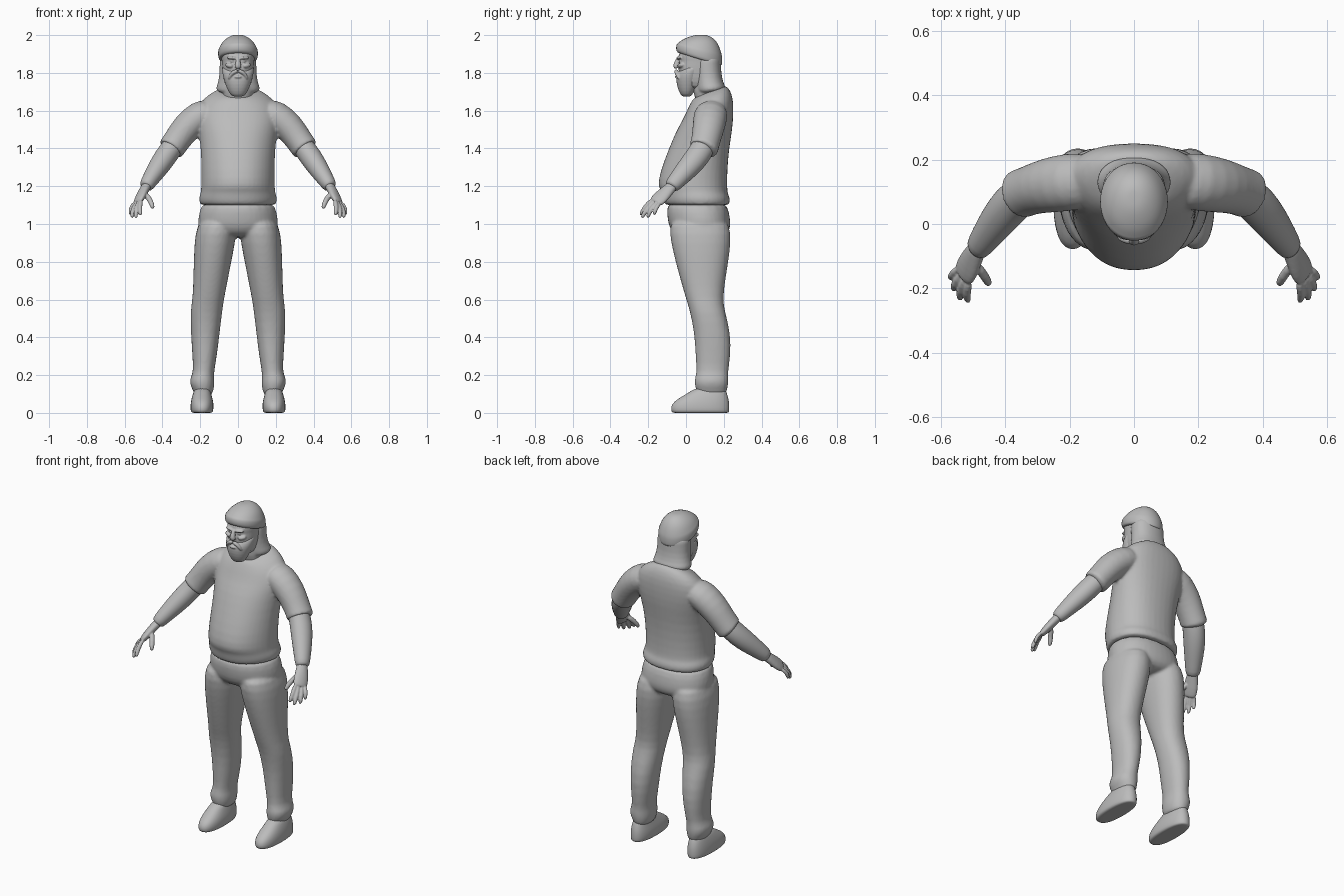
import bpy, bmesh, math
from mathutils import Vector

grey = bpy.data.materials.new("plain grey")
grey.diffuse_color = (0.5, 0.5, 0.5, 1)
N = 20
ANGLES = [2 * math.pi * i / N for i in range(N)]


def power(v, p):
    return math.copysign(abs(v) ** p, v)


def stack(rows, square=0.9, taper=0.0):
    """Level rings from rows of (z, front y, back y, left x, right x, tilt)."""
    rings = []
    for z, y0, y1, x0, x1, *t in rows:
        tilt = t[0] if t else 0
        ring = []
        for a in ANGLES:
            c, s = power(math.cos(a), square), power(math.sin(a), square)
            dy = s * (y1 - y0) / 2
            w = 1 + taper * min(s, 0)
            ring.append(Vector(((x0 + x1) / 2 + c * w * (x1 - x0) / 2,
                                (y0 + y1) / 2 + dy, z + tilt * dy)))
        rings.append(ring)
    return rings


def centred(rows):
    """Rows of (z, front y, back y, half width, tilt) about x = 0."""
    return [(r[0], r[1], r[2], -r[3], r[3], *r[4:]) for r in rows]


def tube(points, side=(0, 1, 0)):
    """Rings along a path of (x, y, z, radius along side, other radius)."""
    pts = [Vector(p[:3]) for p in points]
    rings = []
    for i, p in enumerate(points):
        t = (pts[min(i + 1, len(pts) - 1)] - pts[max(i - 1, 0)]).normalized()
        u = Vector(side)
        u = (u - t * u.dot(t)).normalized()
        v = t.cross(u)
        rings.append([pts[i] + u * math.cos(a) * p[3] + v * math.sin(a) * p[4] for a in ANGLES])
    return rings


def make(name, single=(), paired=(), voxel=0, smooth=2):
    """Skins the ring lists, mirrors the paired ones, and optionally fuses them."""
    bm = bmesh.new()
    shells = [(r, 1) for r in single] + [(r, s) for r in paired for s in (1, -1)]
    for rings, sx in shells:
        vs = [[bm.verts.new((p.x * sx, p.y, p.z)) for p in ring] for ring in rings]
        for a, b in zip(vs, vs[1:]):
            for i in range(N):
                j = (i + 1) % N
                bm.faces.new((a[i], a[j], b[j], b[i]))
        bm.faces.new(vs[0])
        bm.faces.new(vs[-1])
    bmesh.ops.recalc_face_normals(bm, faces=bm.faces[:])
    for f in bm.faces:
        f.smooth = True
    mesh = bpy.data.meshes.new(name)
    bm.to_mesh(mesh)
    bm.free()
    mesh.materials.append(grey)
    ob = bpy.data.objects.new(name, mesh)
    bpy.context.collection.objects.link(ob)
    ob.modifiers.new("round", 'SUBSURF').levels = 1
    ob.modifiers["round"].render_levels = 1
    if voxel:
        m = ob.modifiers.new("fuse", 'REMESH')
        m.mode, m.voxel_size, m.use_smooth_shade = 'VOXEL', voxel, True
        m = ob.modifiers.new("relax", 'SMOOTH')
        m.factor, m.iterations = 0.5, smooth
    return ob


# Shirt: body with rolled hem, plus short sleeves
body = stack(centred([
    (1.10, -.09, .21, .18), (1.10, -.117, .235, .207), (1.14, -.127, .235, .213),
    (1.165, -.132, .225, .201, -.05), (1.19, -.153, .22, .199, -.05), (1.28, -.138, .22, .198),
    (1.40, -.092, .23, .2), (1.50, -.05, .247, .215), (1.57, -.015, .253, .228, .1),
    (1.635, .008, .252, .21, .2), (1.68, .028, .235, .16, .3), (1.70, .04, .212, .105, .4),
    (1.70, .06, .19, .08, .4)]), 0.85, 0.2)
sleeve = tube([(.13, .14, 1.60, .085, .07), (.20, .13, 1.575, .092, .085),
               (.272, .12, 1.515, .086, .08), (.318, .107, 1.45, .078, .073),
               (.35, .095, 1.405, .078, .072), (.358, .091, 1.393, .08, .073),
               (.359, .09, 1.392, .05, .045)])
make("shirt", [body], [sleeve], 0.009, 3)

# Trousers: pelvis and two legs
pelvis = stack(centred([
    (.925, -.03, .19, .16), (.955, -.075, .23, .2), (1.0, -.097, .24, .22),
    (1.06, -.102, .23, .208), (1.13, -.105, .213, .196)]), 0.85, 0.15)
leg = stack([
    (1.04, -.085, .22, .02, .2), (.95, -.09, .242, .006, .228), (.85, -.07, .234, .024, .234),
    (.72, -.035, .212, .05, .237), (.60, 0, .195, .074, .241), (.54, .02, .207, .082, .254),
    (.42, .044, .238, .097, .25), (.30, .05, .237, .111, .242), (.21, .057, .222, .128, .236),
    (.18, .043, .226, .124, .258), (.14, .046, .224, .124, .252), (.115, .057, .215, .132, .235),
    (.09, .06, .213, .137, .232)], 0.92)
make("trousers", [pelvis], [leg], 0.009, 4)

# Shoes
shoe = stack([
    (0, -.05, .21, .155, .225), (0, -.073, .228, .136, .246), (.012, -.082, .231, .13, .252),
    (.045, -.08, .231, .128, .252), (.075, -.045, .227, .134, .247),
    (.105, .01, .217, .143, .238), (.14, .06, .205, .15, .225)], 0.85)
make("shoes", [], [shoe])

# Forearms with hands
forearm = tube([(.29, .11, 1.49, .06, .055), (.345, .095, 1.41, .064, .058),
                (.385, .06, 1.355, .066, .06), (.425, .01, 1.295, .06, .055),
                (.465, -.045, 1.235, .048, .044), (.488, -.078, 1.198, .042, .038),
                (.49, -.08, 1.195, .025, .022)])
ACROSS = (.035, .06, -.02)
palm = tube([(.475, -.06, 1.215, .03, .026), (.495, -.09, 1.185, .034, .024),
             (.513, -.125, 1.15, .044, .023), (.527, -.155, 1.122, .044, .019),
             (.533, -.165, 1.11, .034, .014)], ACROSS)


def finger(a, b, c, r=.0125):
    return tube([(*a, r, r), (*b, r, r), (*c, r * .85, r * .85)], ACROSS)


fingers = [
    finger((.512, -.178, 1.13), (.522, -.218, 1.09), (.515, -.244, 1.042)),
    finger((.524, -.168, 1.122), (.543, -.212, 1.075), (.54, -.236, 1.028)),
    finger((.535, -.152, 1.115), (.56, -.19, 1.075), (.56, -.205, 1.03)),
    finger((.545, -.135, 1.115), (.57, -.16, 1.085), (.57, -.17, 1.045), .011),
    finger((.495, -.12, 1.165), (.462, -.165, 1.125), (.449, -.19, 1.078), .0145)]
make("arms", [], [forearm], 0)
make("hands", [], [palm] + fingers, 0.004, 2)

# Neck and the hair hanging behind the face
neck = stack(centred([(1.62, .06, .18, .08), (1.70, .035, .19, .082), (1.78, .03, .17, .075)]))
hair = stack(centred([
    (1.69, .07, .2, .1, .1), (1.715, .052, .213, .122, .15), (1.74, .05, .2, .108),
    (1.80, .045, .186, .097), (1.87, .04, .186, .1), (1.89, .05, .18, .09)]))
make("neck_and_hair", [neck, hair], [], 0.007, 2)

# Head with nose, brows, cheeks and eyes
skull = stack(centred([
    (1.71, .0, .15, .055), (1.75, -.025, .17, .074), (1.80, -.04, .178, .083),
    (1.84, -.042, .182, .086), (1.865, -.036, .184, .087), (1.885, -.044, .184, .09),
    (1.94, -.03, .17, .085)]), 0.85)
nose = tube([(0, -.035, 1.885, .01, .01), (0, -.047, 1.862, .012, .011),
             (0, -.056, 1.838, .015, .018), (0, -.05, 1.822, .012, .018)])
brow = tube([(.006, -.042, 1.876, .008, .007), (.03, -.043, 1.882, .01, .008),
             (.06, -.027, 1.879, .009, .007)])
cheek = tube([(.025, -.036, 1.835, .012, .01), (.045, -.03, 1.838, .016, .014),
              (.066, -.012, 1.845, .012, .01)])
eye = tube([(.02, -.034, 1.862, .005, .004), (.031, -.034, 1.862, .007, .006),
            (.042, -.029, 1.862, .005, .004)])
make("head", [skull, nose], [brow, cheek, eye], 0.004, 3)

# Beard and moustache
beard = stack(centred([
    (1.673, -.015, .02, .022), (1.685, -.03, .035, .043), (1.72, -.046, .055, .061),
    (1.76, -.053, .07, .075), (1.79, -.05, .08, .083), (1.815, -.034, .085, .085),
    (1.84, -.005, .085, .087)]), 0.9, 0.1)
moustache = tube([(0, -.052, 1.812, .011, .01), (.022, -.051, 1.806, .012, .011),
                  (.042, -.043, 1.787, .011, .01), (.05, -.036, 1.765, .006, .006)])
lip = tube([(-.02, -.05, 1.778, .006, .005), (0, -.054, 1.78, .007, .006),
            (.02, -.05, 1.778, .006, .005)])
make("beard", [beard, lip], [moustache], 0.004, 2)

# Knitted cap: folded band and dome
cap = stack(centred([
    (1.872, -.03, .175, .085, -.3), (1.872, -.047, .19, .102, -.3), (1.888, -.056, .193, .107, -.3),
    (1.918, -.052, .193, .107, -.28), (1.928, -.044, .19, .102, -.26),
    (1.934, -.04, .188, .099, -.24), (1.962, -.02, .175, .085, -.15),
    (1.985, .012, .152, .06, -.07), (1.998, .04, .122, .034, -.02), (2.001, .065, .1, .014)]), 0.97)
make("cap", [cap])
